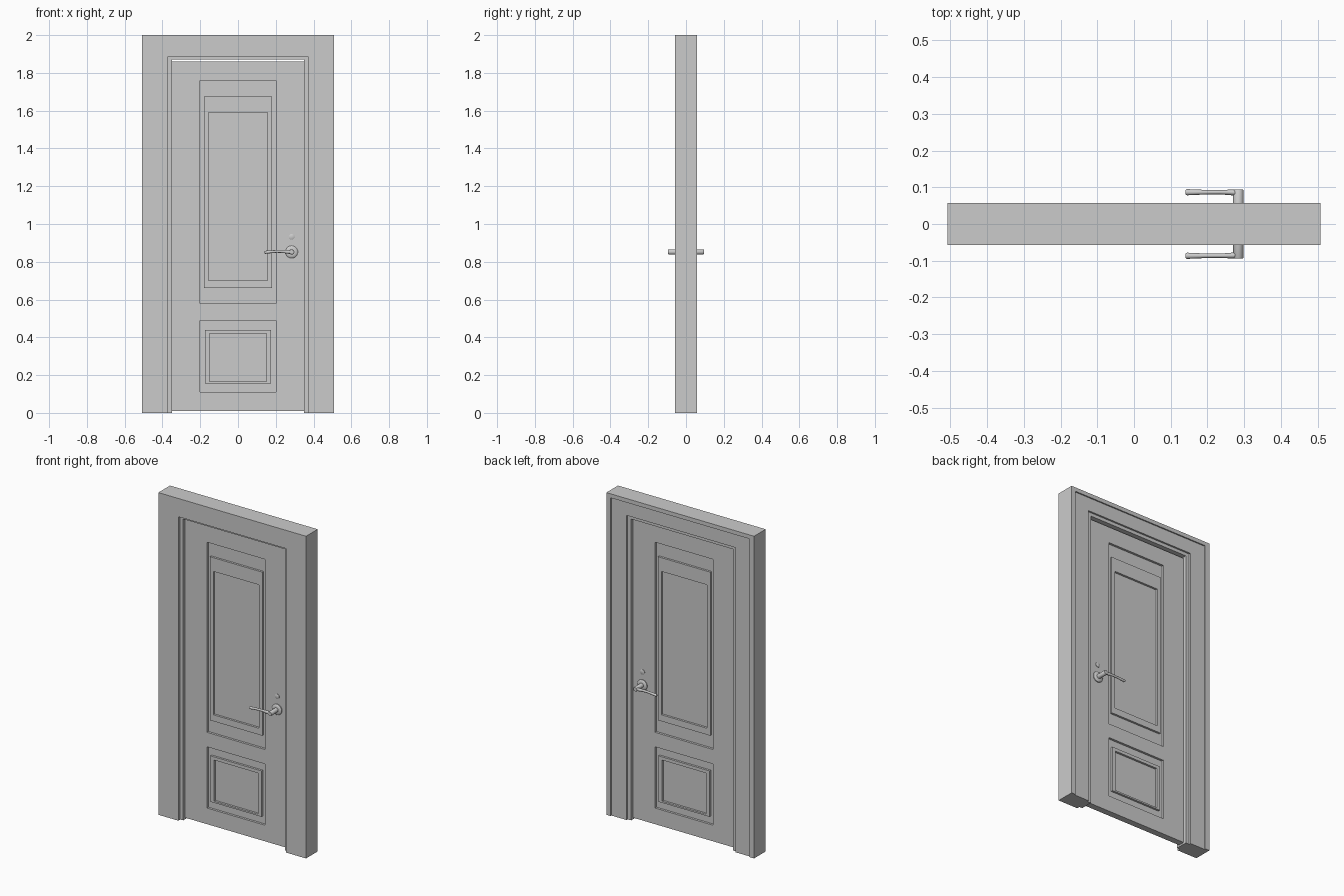
import bpy, bmesh, math
from mathutils import Matrix, Vector

if "Cube" in bpy.data.objects:
    bpy.data.objects.remove(bpy.data.objects["Cube"])


def finish(name, bm, smooth=False):
    bmesh.ops.remove_doubles(bm, verts=bm.verts, dist=1e-5)
    bmesh.ops.recalc_face_normals(bm, faces=bm.faces)
    mesh = bpy.data.meshes.new(name)
    bm.to_mesh(mesh)
    bm.free()
    ob = bpy.data.objects.new(name, mesh)
    bpy.context.collection.objects.link(ob)
    if smooth:
        bpy.context.view_layer.objects.active = ob
        ob.select_set(True)
        bpy.ops.object.shade_smooth_by_angle(angle=math.radians(35))
        ob.select_set(False)
    return ob


def loft(bm, loops, closed=True, caps=True):
    rings = [[bm.verts.new(p) for p in lp] for lp in loops]
    n = len(rings[0])
    for a, b in zip(rings, rings[1:]):
        for i in range(n):
            j = (i + 1) % n
            bm.faces.new((a[i], a[j], b[j], b[i]))
    if caps:
        bm.faces.new(rings[0])
        bm.faces.new(rings[-1])


def lathe(bm, profile, x, z, side, n=32):
    # profile of (radius, y), turned about the y axis
    loft(bm, [[(x + r * math.cos(2 * math.pi * i / n), side * y,
                z + r * math.sin(2 * math.pi * i / n)) for i in range(n)]
              for r, y in profile])


# Door frame: one stepped profile swept up, across and down with mitred corners
W, D, H = 0.507, 0.057, 2.0
profile = [(0, -D), (0.137, -D), (0.137, -0.038), (0.157, -0.038), (0.157, 0.038),
           (0.132, 0.038), (0.132, 0.049), (0.03, 0.049), (0.03, D), (0, D)]
k = 0.13 / 0.157
bm = bmesh.new()
loft(bm, [[(-W + o, y, 0) for o, y in profile],
          [(-W + o, y, H - o * k) for o, y in profile],
          [(W - o, y, H - o * k) for o, y in profile],
          [(W - o, y, 0) for o, y in profile]])
finish("door_frame", bm)

# Door leaf: grid of stiles and rails, with nested panel rings on both faces
T, R = 0.02, 0.006
xs = [-0.349, -0.2, 0.2, 0.349]
zs = [0.01, 0.11, 0.49, 0.58, 1.76, 1.861]
panels = {1: [(0.2, 0.11, 0.49), (0.175, 0.155, 0.44), (0.152, 0.165, 0.42)],
          3: [(0.2, 0.58, 1.76), (0.18, 0.66, 1.675), (0.156, 0.70, 1.59)]}


def rect(p, y):
    x, z0, z1 = p
    return [(-x, y, z0), (x, y, z0), (x, y, z1), (-x, y, z1)]


bm = bmesh.new()
for s in (-1, 1):
    for i in range(3):
        for j in range(5):
            if i == 1 and j in panels:
                a, b, c = panels[j]
                steps = [(a, T), (a, R), (b, R), (b, T - 0.001), (c, T - 0.001), (c, R)]
                rings = [[bm.verts.new(v) for v in rect(p, s * y)] for p, y in steps]
                for r0, r1 in zip(rings, rings[1:]):
                    for q in range(4):
                        w = (q + 1) % 4
                        bm.faces.new((r0[q], r0[w], r1[w], r1[q]))
                bm.faces.new(rings[-1])
            else:
                bm.faces.new([bm.verts.new((x, s * T, z)) for x, z in
                              ((xs[i], zs[j]), (xs[i + 1], zs[j]),
                               (xs[i + 1], zs[j + 1]), (xs[i], zs[j + 1]))])
# Edges of the leaf join the two faces
bmesh.ops.remove_doubles(bm, verts=bm.verts, dist=1e-5)
bmesh.ops.bridge_loops(bm, edges=[e for e in bm.edges if e.is_boundary])
finish("door_leaf", bm)

# Latch plate on the closing edge
bm = bmesh.new()
bmesh.ops.create_cube(bm, size=1, matrix=Matrix.Translation((0.349, 0, 0.86))
                      @ Matrix.Diagonal((0.002, 0.024, 0.08, 1)))
finish("latch_plate", bm)

# Handle sets, one on each face
HX, HZ = 0.284, 0.852
for s, label in ((-1, "front"), (1, "back")):
    bm = bmesh.new()
    lathe(bm, [(0.033, T - 0.002), (0.033, T + 0.005), (0.029, T + 0.009),
               (0.018, T + 0.011)], HX, HZ, s)
    finish(label + "_rose", bm, True)

    bm = bmesh.new()
    lathe(bm, [(0.014, T), (0.014, 0.091), (0.012, 0.094)], HX, HZ, s)
    finish(label + "_spindle", bm, True)

    # Lever: flattened sections, waisted in the middle, with a gentle wave
    bm = bmesh.new()
    sections = [(0.284, 0.085, 0.009, 0.011, 0), (0.262, 0.086, 0.0075, 0.010, 0.001),
                (0.235, 0.0865, 0.006, 0.008, 0.003), (0.205, 0.0865, 0.006, 0.007, 0.003),
                (0.175, 0.0865, 0.007, 0.0075, 0.001), (0.144, 0.0865, 0.0085, 0.008, -0.002),
                (0.14, 0.0865, 0.006, 0.006, -0.002)]
    loft(bm, [[(x, s * (y + ry * math.cos(math.tau * i / 16)),
                HZ + dz + rz * math.sin(math.tau * i / 16)) for i in range(16)]
              for x, y, ry, rz, dz in sections])
    finish(label + "_lever", bm, True)

    bm = bmesh.new()
    lathe(bm, [(0.015, T - 0.002), (0.015, T + 0.003), (0.012, T + 0.005)], HX, 0.932, s)
    finish(label + "_keyhole_cover", bm, True)
